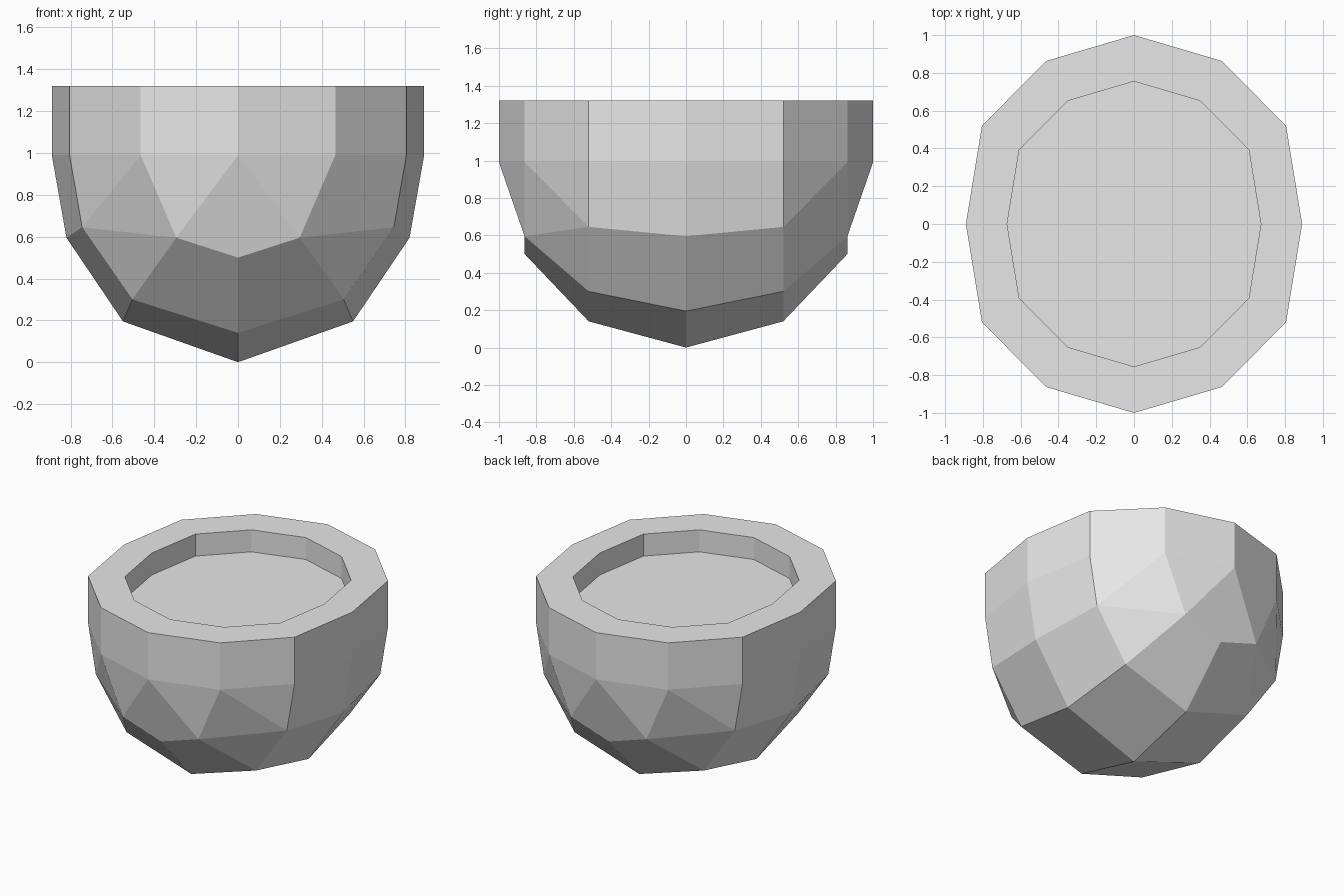
import bpy
import bmesh

cube = bpy.data.objects.get("Cube")
if cube:
    bpy.data.objects.remove(cube, do_unlink=True)

RIM, EQUATOR, FLOOR, OPENING = 1.32, 0.99, 1.165, 0.755

# Faceted half cross-sections (x, z) at each distance from the centre along y
sections = {
    0.0: [(0, 0), (0.55, 0.195), (0.82, 0.595), (0.89, EQUATOR)],
    0.52: [(0, 0.14), (0.505, 0.3), (0.745, 0.645), (0.805, EQUATOR)],
    0.863: [(0, 0.5), (0.295, 0.595), (0.465, EQUATOR)],
    1.0: [(0, EQUATOR)],
}

# Mirror the points to all four quarters and raise the equator into a rim
points = set()
for y, profile in sections.items():
    for x, z in profile:
        for sx in (-1, 1):
            for sy in (-1, 1):
                points.add((sx * x, sy * y, z))
                if z == EQUATOR:
                    points.add((sx * x, sy * y, RIM))

bm = bmesh.new()
for p in sorted(points):
    bm.verts.new(p)
bmesh.ops.convex_hull(bm, input=bm.verts[:])

# Merge near-flat triangles, then the kite facet below each end point
bmesh.ops.dissolve_limit(bm, angle_limit=0.09, verts=bm.verts[:], edges=bm.edges[:])
kites = [e for e in bm.edges
         if all(abs(v.co.x) < 0.001 and abs(v.co.y) > 0.8 and v.co.z < 1 for v in e.verts)]
bmesh.ops.dissolve_edges(bm, edges=kites, use_verts=False)
bm.normal_update()


def extrude_cap(cap):
    """Extrude one face in place and return the new cap."""
    made = bmesh.ops.extrude_face_region(bm, geom=[cap])["geom"]
    bmesh.ops.delete(bm, geom=[cap], context="FACES_ONLY") if cap.is_valid else None
    return next(g for g in made if isinstance(g, bmesh.types.BMFace))


# Flat rim around a shallow recess
top = max(bm.faces, key=lambda f: f.calc_center_median().z)
inner = extrude_cap(top)
for v in inner.verts:
    v.co.x *= OPENING
    v.co.y *= OPENING
floor = extrude_cap(inner)
for v in floor.verts:
    v.co.z = FLOOR
bmesh.ops.recalc_face_normals(bm, faces=bm.faces[:])

mesh = bpy.data.meshes.new("bowl")
bm.to_mesh(mesh)
bm.free()
bowl = bpy.data.objects.new("bowl", mesh)
bpy.context.collection.objects.link(bowl)

# Plain grey material
grey = bpy.data.materials.new("light grey")
grey.use_nodes = True
colour = (0.8, 0.8, 0.8, 1)
grey.diffuse_color = colour
grey.node_tree.nodes["Principled BSDF"].inputs["Base Color"].default_value = colour
mesh.materials.append(grey)
